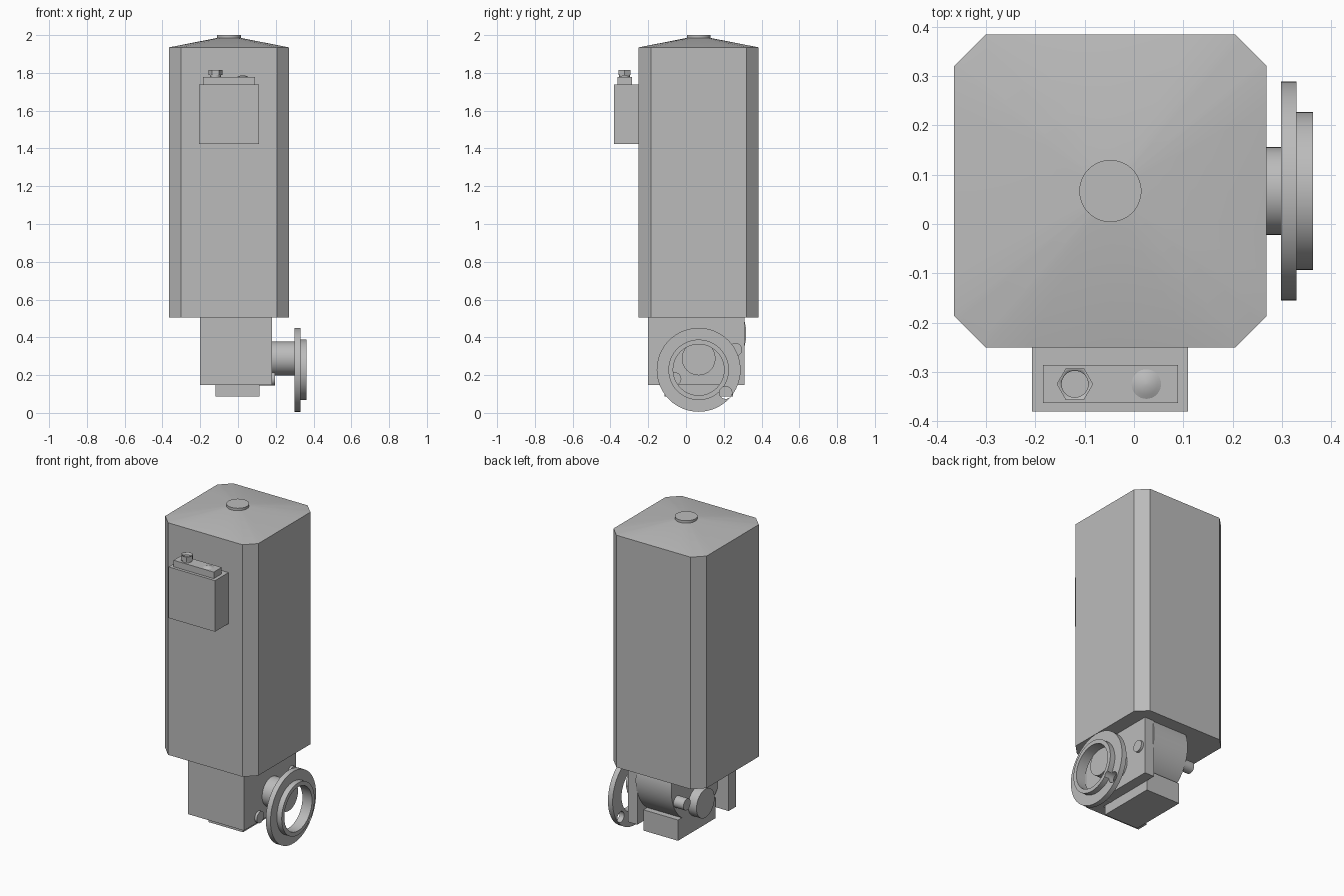
import bpy, bmesh, math
from mathutils import Vector, Matrix

old = bpy.data.objects.get("Cube")
if old:
    bpy.data.objects.remove(old, do_unlink=True)

grey = bpy.data.materials.new("plain grey")
grey.use_nodes = True
GREY = (0.5, 0.5, 0.5, 1)
grey.diffuse_color = GREY
grey.node_tree.nodes["Principled BSDF"].inputs["Base Color"].default_value = GREY

CX, CY = -0.048, 0.067          # tank axis
PIPE_Z, FLANGE_Z = 0.288, 0.228


def finish(name, bm):
    """Turn a bmesh into a shaded object."""
    bmesh.ops.recalc_face_normals(bm, faces=bm.faces)
    mesh = bpy.data.meshes.new(name)
    bm.to_mesh(mesh)
    bm.free()
    mesh.materials.append(grey)
    ob = bpy.data.objects.new(name, mesh)
    bpy.context.collection.objects.link(ob)
    bpy.ops.object.select_all(action="DESELECT")
    ob.select_set(True)
    bpy.context.view_layer.objects.active = ob
    bpy.ops.object.shade_smooth_by_angle(angle=math.radians(30))
    return ob


def box(name, x, y, z):
    bm = bmesh.new()
    bmesh.ops.create_cube(bm, size=1)
    for v in bm.verts:
        v.co = [lo + (c + 0.5) * (hi - lo) for c, (lo, hi) in zip(v.co, (x, y, z))]
    return finish(name, bm)


def lathe(name, profile, at, axis="Z", sides=64, closed=False):
    """Revolve (radius, distance) points about an axis; cap open ends."""
    bm = bmesh.new()
    rings = []
    for r, d in profile:
        ring = []
        for i in range(sides):
            a = math.tau * i / sides
            p = Vector((r * math.cos(a), r * math.sin(a), d))
            if axis == "X":
                p = Vector((p.z, p.x, p.y))
            ring.append(bm.verts.new(p + Vector(at)))
        rings.append(ring)
    skin(bm, rings, closed)
    return finish(name, bm)


def skin(bm, rings, closed=False):
    pairs = list(zip(rings, rings[1:]))
    if closed:
        pairs.append((rings[-1], rings[0]))
    else:
        bm.faces.new(rings[0])
        bm.faces.new(rings[-1])
    n = len(rings[0])
    for a, b in pairs:
        for i in range(n):
            j = (i + 1) % n
            bm.faces.new((a[i], a[j], b[j], b[i]))


def rod(name, r, x0, x1, y, z):
    return lathe(name, [(r, x0), (r, x1)], (0, y, z), "X", 48)


def cut(ob, cutter):
    mod = ob.modifiers.new("cut", "BOOLEAN")
    mod.operation = "DIFFERENCE"
    mod.solver = "EXACT"
    mod.object = cutter
    cutter.hide_render = True
    bpy.context.view_layer.objects.active = ob
    bpy.ops.object.modifier_apply(modifier=mod.name)
    bpy.data.objects.remove(cutter, do_unlink=True)


# Tank: chamfered square column whose roof blends into a round neck
half, flat, steps = 0.3175, 0.2535, 6
corners = []
for q in range(4):
    turn = Matrix.Rotation(q * math.pi / 2, 2)
    corners += [turn @ Vector((half, -flat)), turn @ Vector((half, flat))]
outline = []
for a, b in zip(corners, corners[1:] + corners[:1]):
    outline += [a.lerp(b, i / steps) for i in range(steps)]
neck = [p.normalized() * 0.063 for p in outline]
bm = bmesh.new()
rings = [[bm.verts.new((CX + p.x, CY + p.y, z)) for p in pts]
         for pts, z in ((outline, 0.505), (outline, 1.935), (neck, 1.985))]
skin(bm, rings)
finish("tank", bm)
lathe("roof_cap", [(0.063, 1.975), (0.063, 2.0)], (CX, CY, 0))

# Control box on the front
box("control_box", (-0.207, 0.11), (-0.381, -0.25), (1.423, 1.738))
box("control_box_lid", (-0.185, 0.089), (-0.363, -0.286), (1.738, 1.778))
lathe("gland_collar", [(0.029, 1.775), (0.029, 1.79)], (-0.12, -0.325, 0), sides=32)
gland = lathe("gland_nut", [(0.037, 1.788), (0.037, 1.816)], (-0.12, -0.325, 0), sides=6)
cut(gland, lathe("gland_bore", [(0.027, 1.8), (0.027, 1.83)], (-0.12, -0.325, 0), sides=32))
lathe("indicator_dome", [(0.032, 1.777), (0.022, 1.782), (0.011, 1.786), (0.001, 1.787)],
      (0.025, -0.325, 0), sides=32)

# Angled bracket below the tank and the pump inside it
box("bracket_front_plate", (-0.2, 0.18), (-0.2, -0.13), (0.147, 0.51))
box("bracket_side_plate", (0.115, 0.18), (-0.2, 0.31), (0.147, 0.51))
box("pump_foot", (-0.12, 0.115), (-0.115, 0.249), (0.087, 0.215))
rod("pump_casing", 0.252, -0.123, 0.12, CY, 0.42)
rod("pump_boss", 0.088, -0.18, -0.11, CY, 0.265)
rod("long_bolt", 0.035, -0.19, 0.195, 0.262, 0.335)
rod("short_bolt", 0.035, 0.11, 0.195, -0.06, 0.18)

# Outlet pipe and flange
rod("outlet_pipe", 0.089, 0.1, 0.3, CY, PIPE_Z)
flange = lathe("outlet_flange",
               [(0.135, 0.298), (0.222, 0.298), (0.222, 0.33),
                (0.16, 0.33), (0.16, 0.363), (0.135, 0.363)],
               (0, CY, FLANGE_Z), "X", closed=True)
cut(flange, rod("flange_bolt_hole", 0.033, 0.2, 0.4, 0.21, 0.107))
